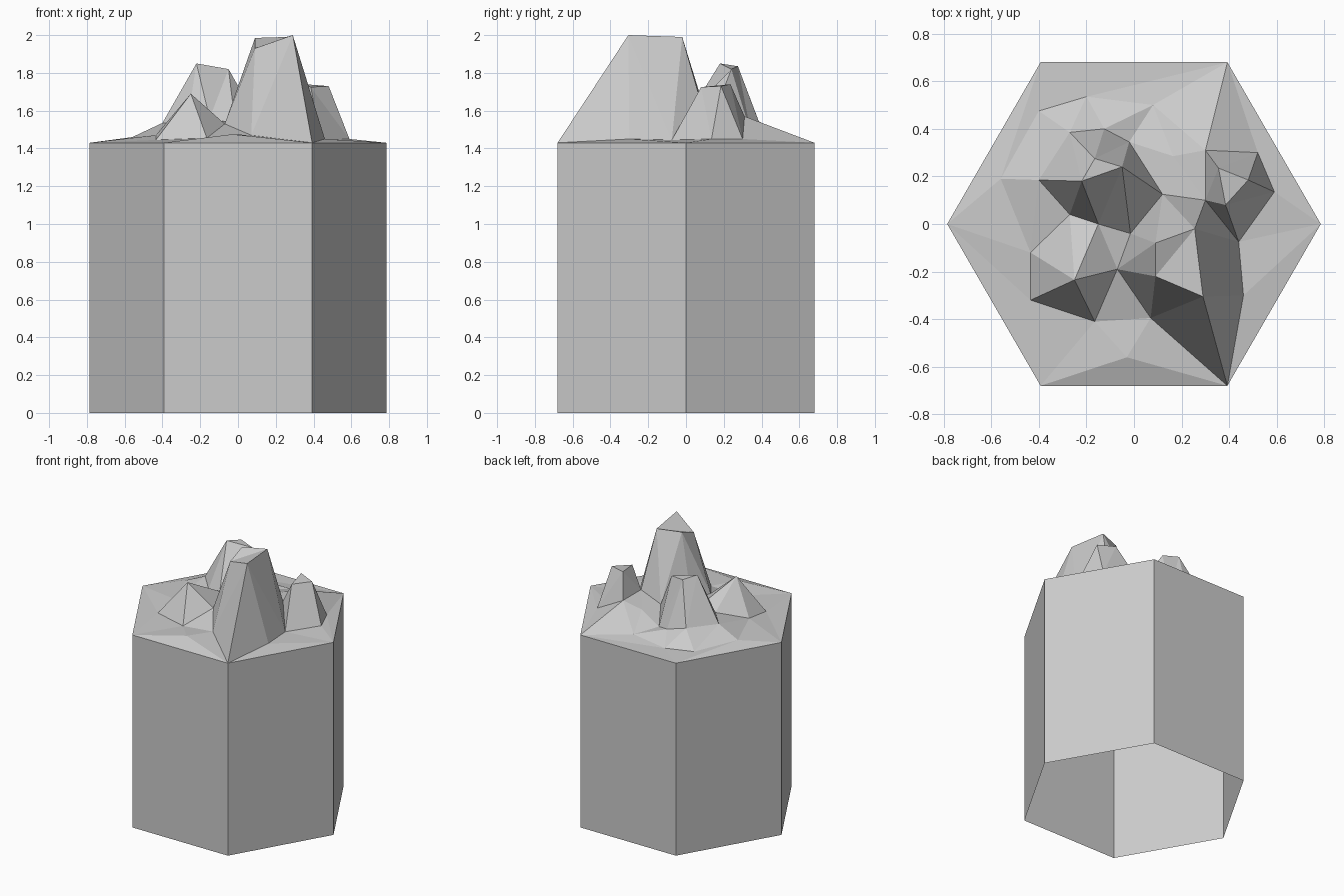
import bpy
import bmesh
import math
from mathutils import Vector
from mathutils.geometry import delaunay_2d_cdt

RADIUS = 0.785
RIM = 1.43

cube = bpy.data.objects.get("Cube")
if cube:
    bpy.data.objects.remove(cube, do_unlink=True)

# Single plain stone colour
stone = bpy.data.materials.new("stone_grey")
stone.use_nodes = True
stone.diffuse_color = (0.6, 0.6, 0.6, 1)
stone.node_tree.nodes["Principled BSDF"].inputs["Base Color"].default_value = stone.diffuse_color


def add_object(name, bm):
    mesh = bpy.data.meshes.new(name)
    bm.to_mesh(mesh)
    bm.free()
    mesh.materials.append(stone)
    obj = bpy.data.objects.new(name, mesh)
    bpy.context.collection.objects.link(obj)
    return obj


def hexagon(z):
    """Six corners, counter-clockwise from the left corner (+x)."""
    return [Vector((RADIUS * math.cos(math.radians(60 * i)),
                    RADIUS * math.sin(math.radians(60 * i)), z)) for i in range(6)]


# Column: six walls, open underneath
bm = bmesh.new()
low = [bm.verts.new(p) for p in hexagon(0)]
high = [bm.verts.new(p) for p in hexagon(RIM)]
for i in range(6):
    j = (i + 1) % 6
    bm.faces.new((low[i], low[j], high[j], high[i]))
add_object("hexagonal_column", bm)

# Terrain control points: shared valley and foot points
points = {
    "saddle_front": (-0.07, -0.19, 1.53),
    "saddle_mid": (-0.015, -0.04, 1.53),
    "saddle_west": (-0.15, 0.0, 1.56),
    "saddle_gap": (-0.27, 0.04, 1.53),
    "saddle_back": (0.12, 0.125, 1.52),
    "saddle_east": (0.3, 0.1, 1.57),
    "main_front": (0.07, -0.395, 1.47),
    "main_side": (0.46, -0.3, 1.45),
    "main_back": (0.44, -0.075, 1.445),
    "small_front": (-0.165, -0.41, 1.455),
    "small_corner": (-0.435, -0.32, 1.445),
    "small_back": (-0.435, -0.12, 1.47),
    "rear_west": (-0.4, 0.185, 1.535),
    "rear_left": (-0.27, 0.385, 1.545),
    "rear_mid": (-0.125, 0.4, 1.505),
    "rear_right": (-0.02, 0.345, 1.475),
    "east_inner": (0.3, 0.31, 1.57),
    "east_back": (0.52, 0.3, 1.45),
    "east_outer": (0.59, 0.135, 1.45),
    # Foothills
    "hill_front": (-0.03, -0.56, 1.475),
    "hill_west": (-0.56, 0.19, 1.46),
    "hill_left": (-0.4, 0.475, 1.44),
    "hill_mid": (-0.2, 0.535, 1.435),
    "hill_right": (0.08, 0.5, 1.45),
    "hill_inner": (0.165, 0.285, 1.53),
}
corners = []
for i, corner in enumerate(hexagon(RIM)):
    points[f"corner_{i}"] = corner
    corners.append(f"corner_{i}")

# Each peak: the loop of its summit, then the loop of its foot
peaks = {
    "main": ([(0.29, -0.305, 2.0), (0.255, -0.02, 1.99),
              (0.09, -0.08, 1.985), (0.09, -0.22, 1.93)],
             ["corner_5", "main_side", "main_back", "saddle_east", "saddle_back",
              "saddle_mid", "saddle_front", "main_front"]),
    "rear": ([(-0.22, 0.18, 1.85), (-0.05, 0.24, 1.82), (-0.165, 0.275, 1.835)],
             ["rear_west", "saddle_gap", "saddle_west", "saddle_mid", "saddle_back",
              "rear_right", "rear_mid", "rear_left"]),
    "east": ([(0.355, 0.235, 1.74), (0.385, 0.08, 1.725), (0.48, 0.185, 1.73)],
             ["east_inner", "saddle_east", "main_back", "east_outer", "east_back"]),
    "small": ([(-0.25, -0.235, 1.69)],
              ["small_corner", "small_front", "saddle_front", "saddle_west",
               "saddle_gap", "small_back"]),
}

loops = [corners]
for peak, (summit, foot) in peaks.items():
    names = [f"{peak}_summit_{i}" for i in range(len(summit))]
    points.update(zip(names, summit))
    loops.append(foot)
    if len(names) > 1:
        loops.append(names)

# Crease edges follow the loops; the rest is triangulated
order = list(points)
coords = [Vector(points[n]) for n in order]
creases = {tuple(sorted((order.index(a), order.index(b))))
           for loop in loops for a, b in zip(loop, loop[1:] + loop[:1])}
flat, _, tris, origin, _, _ = delaunay_2d_cdt(
    [c.xy for c in coords], list(creases), [], 0, 1e-5)

# Mountain top
bm = bmesh.new()
verts = [bm.verts.new((p.x, p.y, coords[src[0]].z if src else RIM))
         for p, src in zip(flat, origin)]
for tri in tris:
    face = bm.faces.new([verts[i] for i in tri])
    face.normal_update()
    if face.normal.z < 0:
        face.normal_flip()
add_object("mountain_top", bm)
